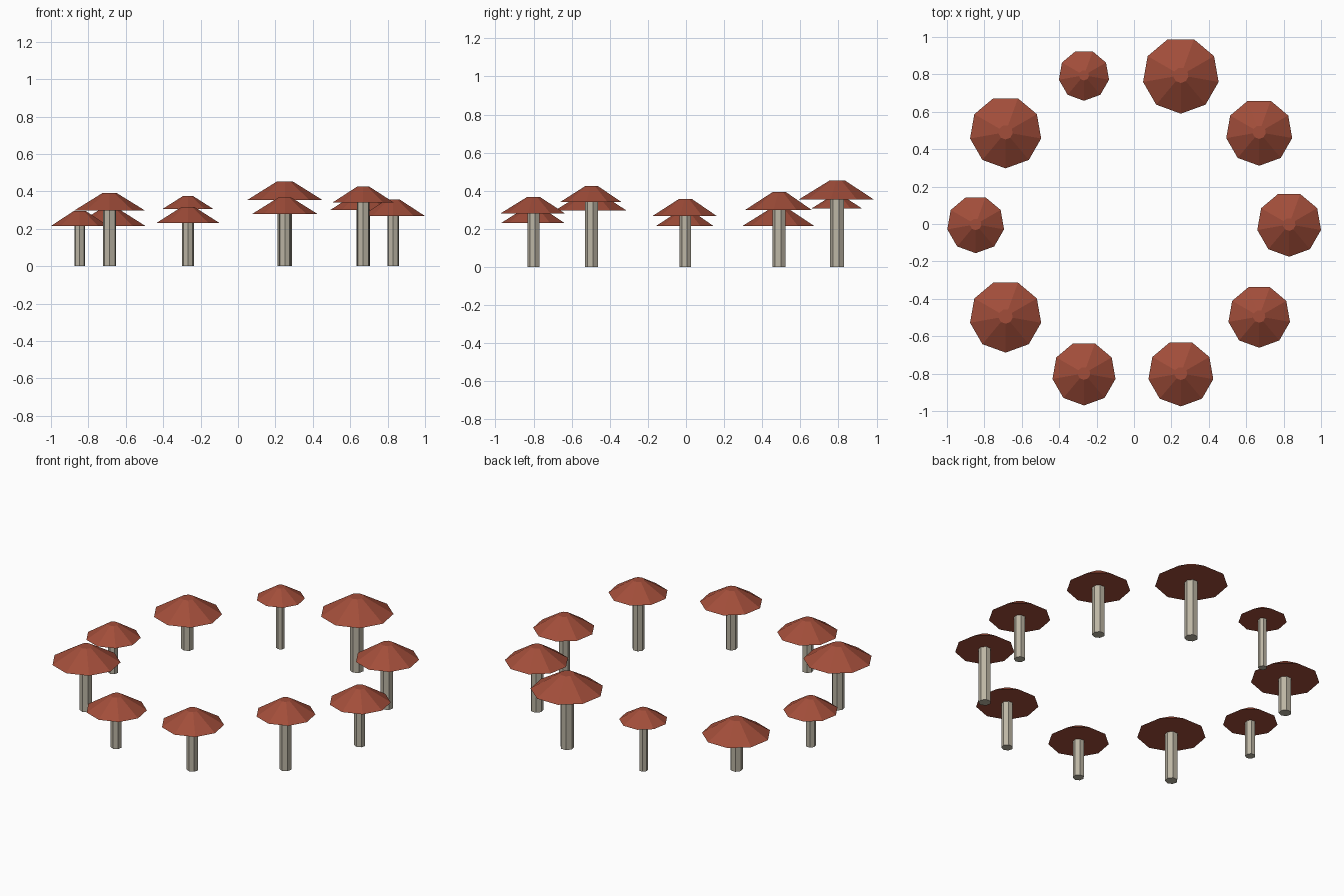
import bpy, bmesh
from math import sin, cos, pi, radians

if "Cube" in bpy.data.objects:
    bpy.data.objects.remove(bpy.data.objects["Cube"])


def material(name, rgb):
    m = bpy.data.materials.new(name)
    m.diffuse_color = (*rgb, 1)
    m.use_nodes = True
    m.node_tree.nodes["Principled BSDF"].inputs["Base Color"].default_value = m.diffuse_color
    return m


CAP = material("cap_red", (0.36, 0.075, 0.042))
STEM = material("stem_beige", (0.50, 0.46, 0.37))


def frustum(name, sides, r0, r1, z0, z1, x, y, mat):
    """Flat-shaded closed frustum with one corner facing -y."""
    bm = bmesh.new()
    rings = []
    for r, z in ((r0, z0), (r1, z1)):
        rings.append([bm.verts.new((r * sin(2 * pi * i / sides),
                                    -r * cos(2 * pi * i / sides), z))
                      for i in range(sides)])
    low, high = rings
    for i in range(sides):
        j = (i + 1) % sides
        bm.faces.new((low[i], low[j], high[j], high[i]))
    bm.faces.new(low[::-1])
    bm.faces.new(high)
    me = bpy.data.meshes.new(name)
    bm.to_mesh(me)
    bm.free()
    ob = bpy.data.objects.new(name, me)
    ob.location = (x, y, 0)
    me.materials.append(mat)
    bpy.context.collection.objects.link(ob)


# Ring of mushrooms, counter-clockwise from +x:
# cap radius, cap underside height, cap top height, stem radius
MUSHROOMS = [
    (0.173, 0.268, 0.357, 0.032),
    (0.179, 0.300, 0.393, 0.036),
    (0.205, 0.353, 0.454, 0.039),
    (0.136, 0.307, 0.375, 0.025),
    (0.193, 0.216, 0.312, 0.036),
    (0.154, 0.216, 0.296, 0.029),
    (0.193, 0.297, 0.391, 0.036),
    (0.171, 0.231, 0.317, 0.032),
    (0.176, 0.280, 0.367, 0.033),
    (0.167, 0.340, 0.425, 0.035),
]
RING = 0.838
for k, (cap_r, base, top, stem_r) in enumerate(MUSHROOMS):
    a = radians(36 * k)
    x, y = RING * cos(a) - 0.0085, RING * sin(a) - 0.002
    frustum(f"stem_{k}", 7, stem_r, stem_r, 0, base + 0.01, x, y, STEM)
    frustum(f"cap_{k}", 9, cap_r, cap_r * 0.2, base, top, x, y, CAP)
